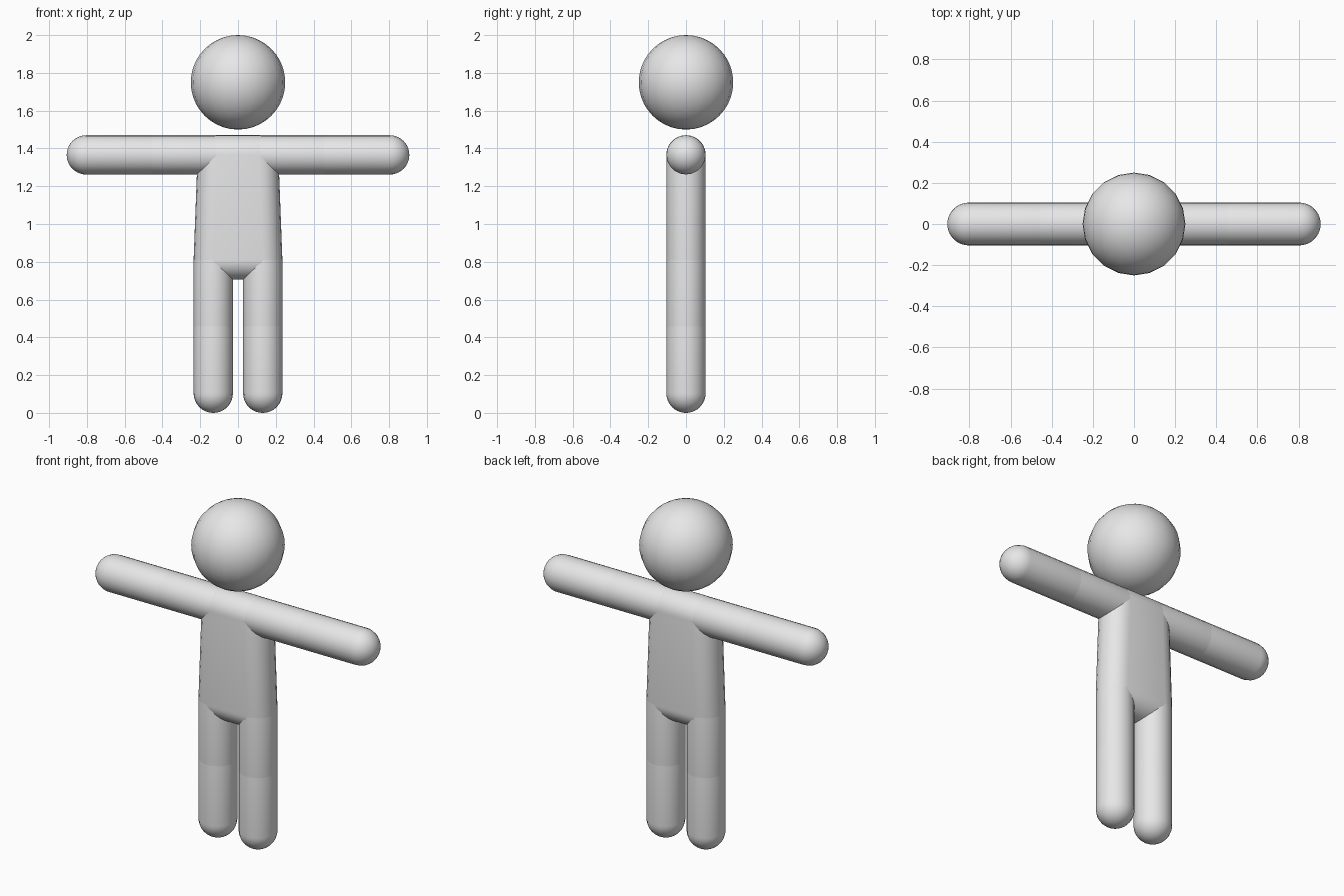
import bpy, bmesh
from mathutils import Vector

if "Cube" in bpy.data.objects:
    bpy.data.objects.remove(bpy.data.objects["Cube"])

SEG = 20       # sides around each limb
R = 0.104      # limb radius

grey = bpy.data.materials.new("light_grey")
grey.diffuse_color = (0.8, 0.8, 0.8, 1)
grey.use_nodes = True
grey.node_tree.nodes["Principled BSDF"].inputs["Base Color"].default_value = grey.diffuse_color


def finish(name, bm):
    """Turn a bmesh into a smooth grey object."""
    bmesh.ops.recalc_face_normals(bm, faces=bm.faces)
    mesh = bpy.data.meshes.new(name)
    bm.to_mesh(mesh)
    bm.free()
    mesh.materials.append(grey)
    for p in mesh.polygons:
        p.use_smooth = True
    obj = bpy.data.objects.new(name, mesh)
    bpy.context.collection.objects.link(obj)
    return obj


def capsule(name, a, b, r):
    """Round-ended tube between two joints: a sphere split and stretched."""
    a, b = Vector(a), Vector(b)
    bm = bmesh.new()
    bmesh.ops.create_uvsphere(bm, u_segments=SEG, v_segments=SEG, radius=r)
    # open the equator so that both halves can move apart
    equator = [e for e in bm.edges if all(abs(v.co.z) < 1e-5 for v in e.verts)]
    bmesh.ops.split_edges(bm, edges=equator)
    for f in bm.faces:
        if f.calc_center_median().z > 0:
            for v in f.verts:
                v.tag = True
    for v in bm.verts:
        if v.tag:
            v.co.z += (b - a).length
    rims = [e for e in bm.edges if e.is_boundary]
    bmesh.ops.bridge_loops(bm, edges=rims)
    rot = Vector((0, 0, 1)).rotation_difference(b - a)
    for v in bm.verts:
        v.co = rot @ v.co + a
    return finish(name, bm)


# head
bm = bmesh.new()
bmesh.ops.create_uvsphere(bm, u_segments=SEG, v_segments=SEG, radius=0.25)
bmesh.ops.translate(bm, verts=bm.verts, vec=(0, 0, 1.75))
finish("head", bm)

# torso: skin stretched over the shoulder and hip balls
bm = bmesh.new()
for x, z in ((0.11, 1.366), (0.131, 0.81)):
    for s in (-1, 1):
        ball = bmesh.ops.create_uvsphere(bm, u_segments=SEG, v_segments=SEG, radius=R)
        bmesh.ops.translate(bm, verts=ball["verts"], vec=(s * x, 0, z))
hull = bmesh.ops.convex_hull(bm, input=bm.verts)
bmesh.ops.delete(bm, geom=[v for v in hull["geom_interior"]
                           if isinstance(v, bmesh.types.BMVert)], context='VERTS')
# drop leftover ball faces hidden inside the skin
skin = {g for g in hull["geom"] if g.is_valid and isinstance(g, bmesh.types.BMFace)}
bmesh.ops.delete(bm, geom=[f for f in bm.faces if f not in skin], context='FACES')
finish("torso", bm)

# arms and legs, each with an upper and a lower part
for s, side in ((-1, "left"), (1, "right")):
    capsule(side + "_upper_arm", (s * 0.11, 0, 1.366), (s * 0.455, 0, 1.366), R)
    capsule(side + "_forearm", (s * 0.455, 0, 1.366), (s * 0.803, 0, 1.366), R)
    capsule(side + "_thigh", (s * 0.131, 0, 0.81), (s * 0.131, 0, 0.457), R)
    capsule(side + "_shin", (s * 0.131, 0, 0.457), (s * 0.131, 0, R), R)
